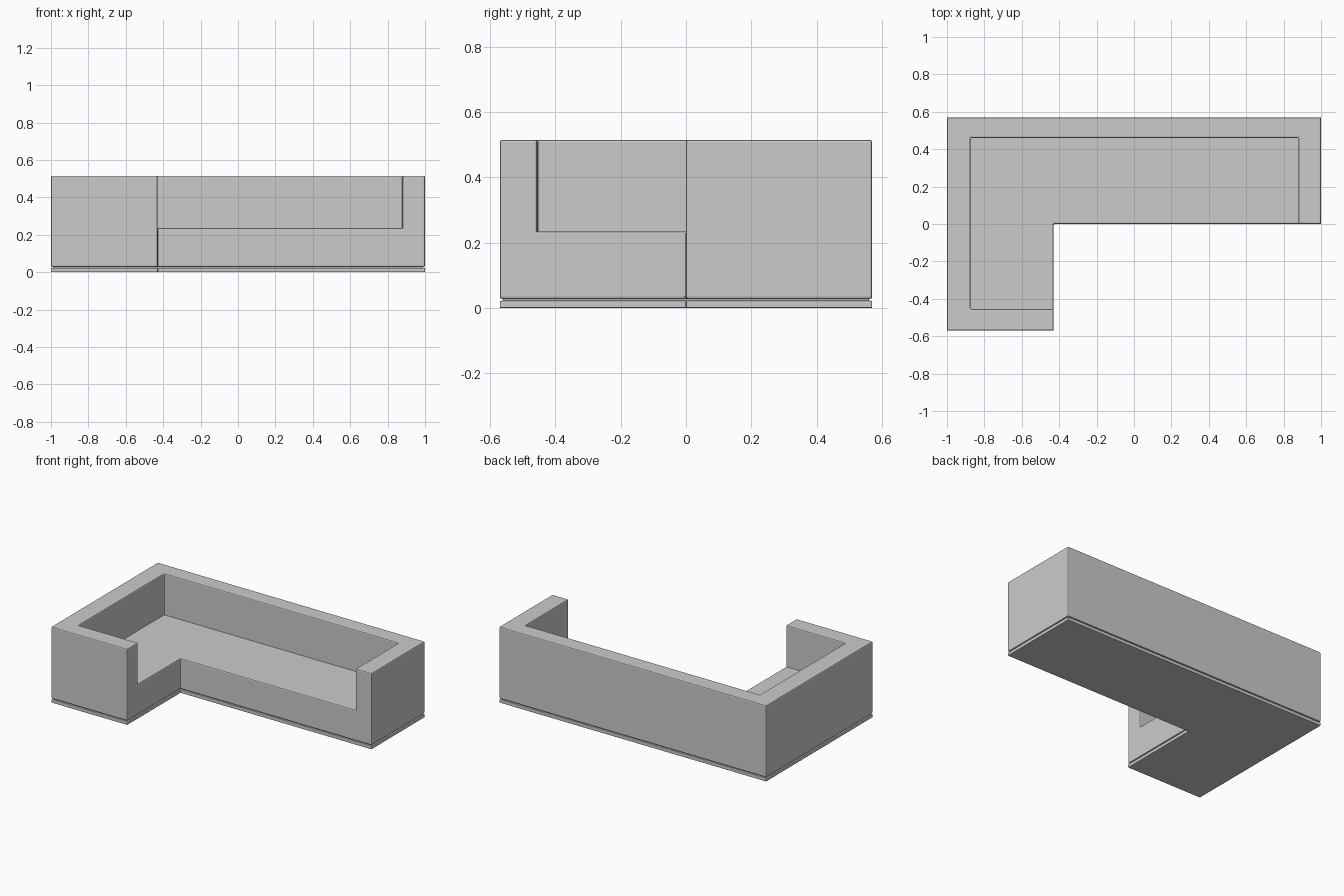
import bpy, bmesh

if "Cube" in bpy.data.objects:
    bpy.data.objects.remove(bpy.data.objects["Cube"])

BASE_TOP, BODY_Z, SEAT_Z, TOP_Z = 0.023, 0.028, 0.235, 0.515


def finish(bm, name, bevel):
    # Merge coplanar faces, then soften every edge
    bmesh.ops.dissolve_limit(bm, angle_limit=0.01, verts=bm.verts[:], edges=bm.edges[:])
    bmesh.ops.recalc_face_normals(bm, faces=bm.faces[:])
    mesh = bpy.data.meshes.new(name)
    bm.to_mesh(mesh)
    bm.free()
    obj = bpy.data.objects.new(name, mesh)
    bpy.context.collection.objects.link(obj)
    if bevel:
        mod = obj.modifiers.new("soft_edges", 'BEVEL')
        mod.width = bevel
        mod.segments = 2
        mod.limit_method = 'ANGLE'
    return obj


def raise_faces(bm, faces, height):
    # Extrude faces upward, returning the new top faces
    new = bmesh.ops.extrude_face_region(bm, geom=faces)["geom"]
    verts = [g for g in new if isinstance(g, bmesh.types.BMVert)]
    bmesh.ops.translate(bm, verts=verts, vec=(0, 0, height))
    return [g for g in new if isinstance(g, bmesh.types.BMFace)]


def l_slab(name, inset, z0, z1, bevel):
    bm = bmesh.new()
    i = inset
    outline = [(-1 + i, -0.57 + i), (-0.43 - i, -0.57 + i), (-0.43 - i, i),
               (1 - i, i), (1 - i, 0.57 - i), (-1 + i, 0.57 - i)]
    bottom = bm.faces.new([bm.verts.new((x, y, z0)) for x, y in outline])
    keep = bottom.copy()
    raise_faces(bm, [bottom], z1 - z0)
    bmesh.ops.remove_doubles(bm, verts=bm.verts[:], dist=1e-5)
    return finish(bm, name, bevel)


# Base plinth and the recessed strip above it
l_slab("base_plinth", 0.0, 0.0, BASE_TOP, 0.004)
l_slab("shadow_gap", 0.01, BASE_TOP - 0.004, BODY_Z + 0.004, 0)

# Sofa body: seat plus a wall of back and arms wrapping round it
plan = dict(A=(-1, -0.57), B=(-0.43, -0.57), C=(-0.43, -0.455), D=(-0.43, 0),
            E=(0.88, 0), F=(1, 0), G=(1, 0.57), H=(-1, 0.57),
            P=(-0.875, -0.455), Q=(-0.875, 0.46), R=(0.88, 0.46))
bm = bmesh.new()
low = {k: bm.verts.new((x, y, BODY_Z)) for k, (x, y) in plan.items()}
high = {k: bm.verts.new((x, y, SEAT_Z)) for k, (x, y) in plan.items()}
rim = "ABCDEFGH"
bm.faces.new([low[k] for k in reversed(rim)])
for a, b in zip(rim, rim[1:] + rim[0]):
    bm.faces.new([low[a], low[b], high[b], high[a]])
bm.faces.new([high[k] for k in "CDERQP"])
wall = bm.faces.new([high[k] for k in "ABCPQREFGH"])
raise_faces(bm, [wall], TOP_Z - SEAT_Z)
for k in "PQR":
    bm.verts.remove(low[k])
finish(bm, "sofa_body", 0.007)
